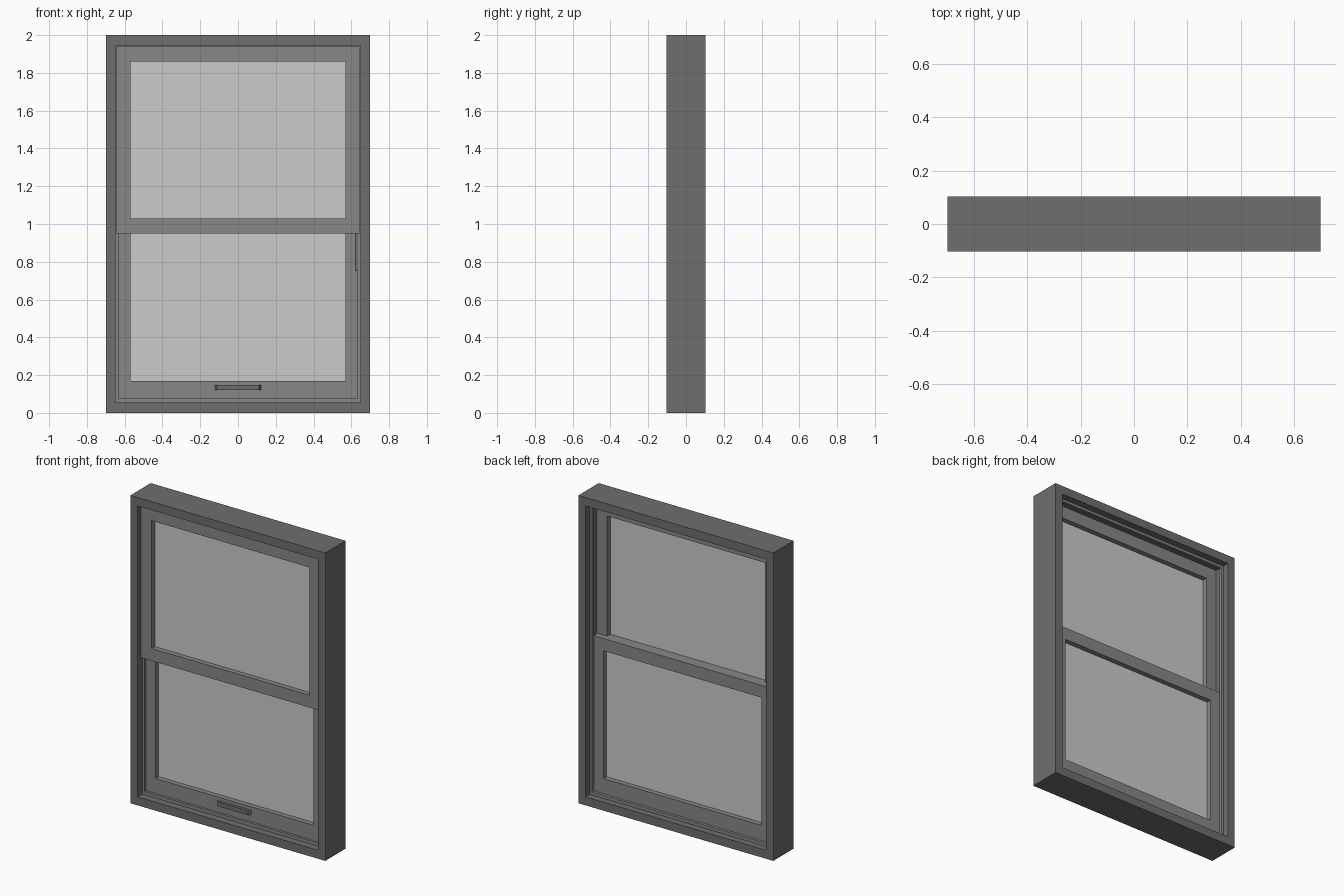
import bpy, bmesh

if "Cube" in bpy.data.objects:
    bpy.data.objects.remove(bpy.data.objects["Cube"])


def shade(name, value):
    mat = bpy.data.materials.new(name)
    mat.diffuse_color = (value, value, value, 1)
    mat.use_nodes = True
    mat.node_tree.nodes["Principled BSDF"].inputs["Base Color"].default_value = mat.diffuse_color
    return mat


DARK = shade("dark_grey", 0.156)
MID = shade("mid_grey", 0.245)


def add_object(name, bm, mat=None):
    bmesh.ops.recalc_face_normals(bm, faces=bm.faces)
    mesh = bpy.data.meshes.new(name)
    bm.to_mesh(mesh)
    bm.free()
    if mat:
        mesh.materials.append(mat)
    obj = bpy.data.objects.new(name, mesh)
    bpy.context.collection.objects.link(obj)
    return obj


def ring(name, outer, inner, y0, y1, mat):
    """Rectangular frame; outer and inner are (half width, bottom, top)."""
    bm = bmesh.new()
    loops = []
    for (w, b, t), y in ((outer, y0), (inner, y0), (inner, y1), (outer, y1)):
        loops.append([bm.verts.new((x, y, z))
                      for x, z in ((-w, b), (w, b), (w, t), (-w, t))])
    for k in range(4):
        a, c = loops[k], loops[(k + 1) % 4]
        for i in range(4):
            j = (i + 1) % 4
            bm.faces.new((a[i], a[j], c[j], c[i]))
    return add_object(name, bm, mat)


def box(name, x, y, z, mat=None):
    bm = bmesh.new()
    bmesh.ops.create_cube(bm, size=1)
    for v in bm.verts:
        v.co = [r[0] if c < 0 else r[1] for c, r in zip(v.co, (x, y, z))]
    return add_object(name, bm, mat)


def sash(name, outer, inner, y0, y1):
    """Sash frame with its glass pane set into the middle."""
    ring(name + "_sash", outer, inner, y0, y1, MID)
    w, b, t = inner
    mid = (y0 + y1) / 2
    box(name + "_glass", (-w - 0.01, w + 0.01), (mid - 0.004, mid + 0.004),
        (b - 0.01, t + 0.01))


# Outer window frame
ring("window_frame", (0.70, 0.0, 2.0), (0.648, 0.055, 1.945), -0.104, 0.104, DARK)

# Beads that form the sash tracks
seat = (0.655, 0.048, 1.952)
bead = (0.632, 0.075, 1.928)
ring("parting_bead", seat, bead, -0.056, -0.040, MID)
ring("back_stop", seat, bead, 0.042, 0.060, MID)

# Upper sash in the front track, lower sash behind it
sash("upper", (0.644, 0.95, 1.941), (0.568, 1.03, 1.86), -0.076, -0.002)
sash("lower", (0.640, 0.065, 1.08), (0.568, 0.17, 1.00), -0.036, 0.037)

# Lift handle: tapered end caps joined by a thin bar
for side in (-1, 1):
    cap = box("handle_end", (0.097, 0.122), (-0.054, -0.035), (0.12, 0.148), DARK)
    for v in cap.data.vertices:
        if v.co.x > 0.11 and v.co.y < -0.05:
            v.co.x -= 0.012
        v.co.x *= side
    if side < 0:
        cap.data.flip_normals()
box("handle_bar", (-0.10, 0.10), (-0.054, -0.046), (0.12, 0.148), DARK)
box("handle_back", (-0.10, 0.10), (-0.046, -0.035), (0.138, 0.148), DARK)

# Small stop on the right jamb under the upper sash
box("jamb_stop", (0.62, 0.635), (-0.060, -0.035), (0.75, 0.96), DARK)
